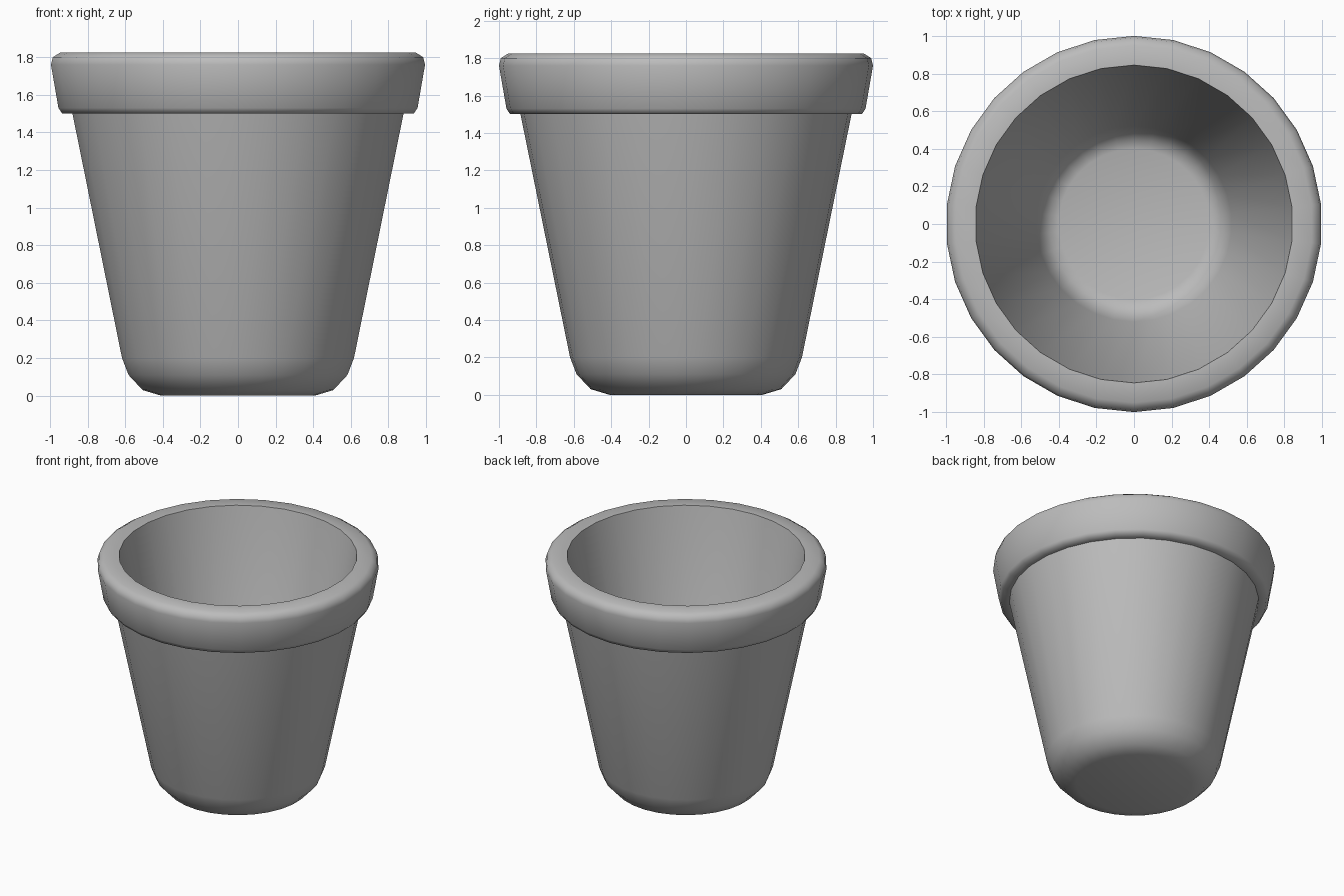
import bpy, bmesh, math

cube = bpy.data.objects.get("Cube")
if cube:
    bpy.data.objects.remove(cube, do_unlink=True)

SIDES = 30

grey = bpy.data.materials.new("plain grey")
grey.use_nodes = True
colour = (0.5, 0.5, 0.5, 1)
grey.diffuse_color = colour
grey.node_tree.nodes["Principled BSDF"].inputs["Base Color"].default_value = colour


def lathe(name, profile):
    """Spin a (radius, height) profile about z, with a corner facing the back."""
    bm = bmesh.new()
    verts = [bm.verts.new((0, r, z)) for r, z in profile]
    edges = [bm.edges.new(pair) for pair in zip(verts, verts[1:])]
    bmesh.ops.spin(bm, geom=verts + edges, cent=(0, 0, 0), axis=(0, 0, 1),
                   angle=math.tau, steps=SIDES, use_merge=True)
    bmesh.ops.remove_doubles(bm, verts=bm.verts, dist=0.0005)
    # Close the flat round bottoms
    bmesh.ops.holes_fill(bm, edges=[e for e in bm.edges if e.is_boundary], sides=0)
    bmesh.ops.recalc_face_normals(bm, faces=bm.faces)
    mesh = bpy.data.meshes.new(name)
    bm.to_mesh(mesh)
    bm.free()
    mesh.materials.append(grey)
    obj = bpy.data.objects.new(name, mesh)
    bpy.context.collection.objects.link(obj)
    return obj


# Pot: rounded base, tapered wall, overhanging rim, then the inner wall and floor
base = [(0.41, 0), (0.51, 0.03), (0.585, 0.11), (0.62, 0.2)]
rim = [(0.885, 1.5), (0.94, 1.5), (0.96, 1.53), (1.0, 1.76),
       (0.99, 1.8), (0.95, 1.825)]
inside = [(0.845, 1.825), (0.52, 0.22), (0.49, 0.16), (0.45, 0.115), (0.4, 0.1)]
pot = lathe("plant_pot", base + rim + inside)

# Smooth shading with the rim's hard edges kept
bpy.ops.object.select_all(action="DESELECT")
pot.select_set(True)
bpy.context.view_layer.objects.active = pot
bpy.ops.object.shade_smooth_by_angle(angle=math.radians(62))
